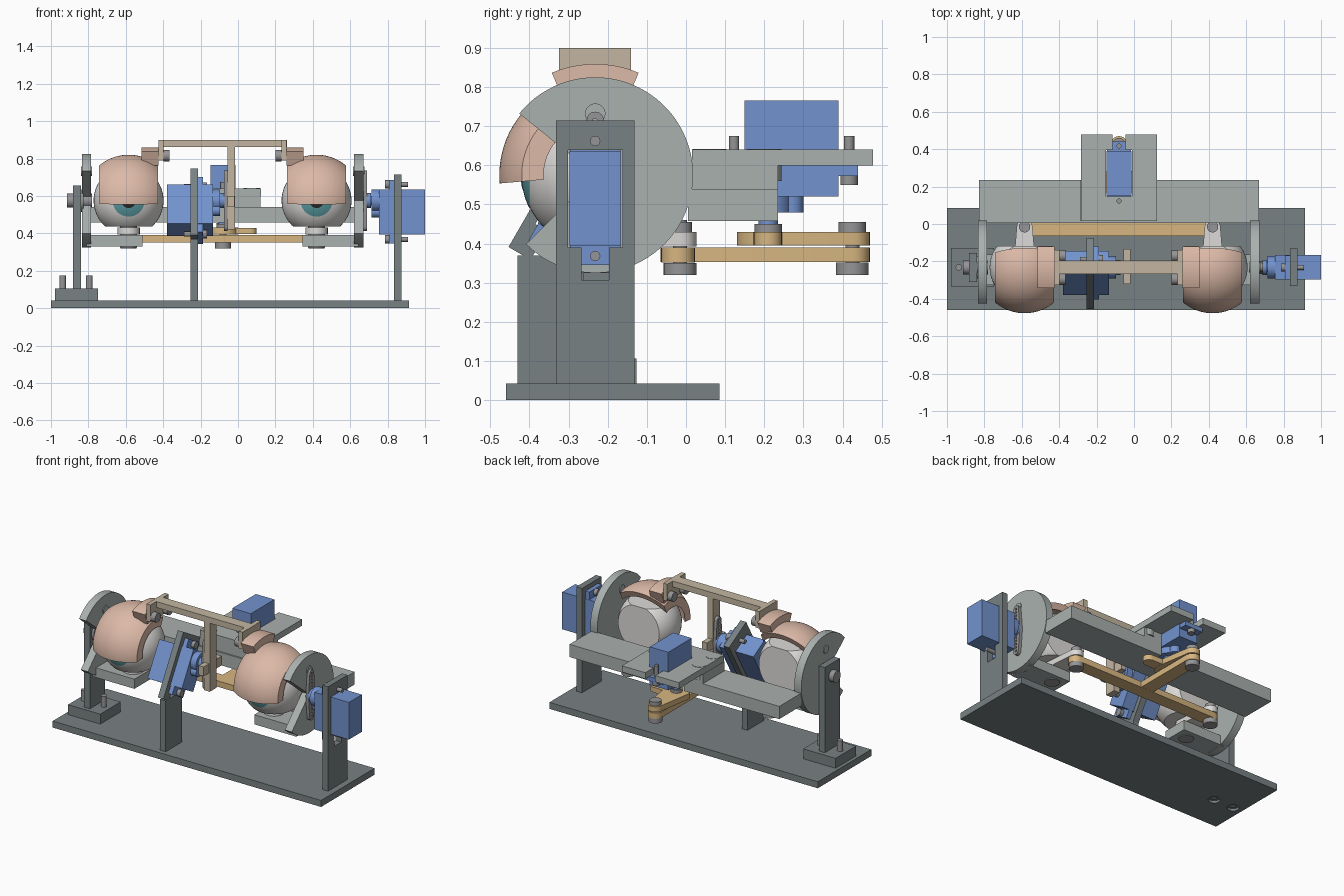
import bpy, bmesh
from math import radians, sin, cos, pi
from mathutils import Matrix, Vector

if "Cube" in bpy.data.objects:
    bpy.data.objects.remove(bpy.data.objects["Cube"])


def mat(name, r, g, b):
    m = bpy.data.materials.new(name)
    m.diffuse_color = (r, g, b, 1)
    m.use_nodes = True
    m.node_tree.nodes["Principled BSDF"].inputs["Base Color"].default_value = m.diffuse_color
    return m


DARK = mat("dark_grey", .19, .22, .225)
GREY = mat("plate_grey", .40, .44, .43)
STEEL = mat("steel", .30, .30, .31)
BLUE = mat("servo_blue", .17, .29, .62)
TAN = mat("link_tan", .68, .47, .22)
BONE = mat("lid_frame", .55, .47, .36)
SKIN = mat("lid_skin", .72, .49, .39)
WHITE = mat("eye_white", .72, .71, .69)
TEAL = mat("iris_teal", .10, .32, .35)
BLACK = mat("pupil_black", .02, .02, .02)
I4 = Matrix.Identity(4)
AY, AZ = -.232, .575           # shared horizontal eye axis
EYES = ((-.585, -1), (.42, 1))


def finish(name, bm, m, M=I4):
    bmesh.ops.remove_doubles(bm, verts=bm.verts, dist=1e-5)
    bmesh.ops.recalc_face_normals(bm, faces=bm.faces)
    bm.transform(M)
    me = bpy.data.meshes.new(name)
    bm.to_mesh(me)
    bm.free()
    me.materials.append(m)
    o = bpy.data.objects.new(name, me)
    bpy.context.collection.objects.link(o)
    return o


def box(name, lo, hi, m, M=I4):
    bm = bmesh.new()
    bmesh.ops.create_cube(bm, size=1)
    for v in bm.verts:
        v.co = Vector(((v.co[i] + .5) * (hi[i] - lo[i]) + lo[i]) for i in range(3))
    return finish(name, bm, m, M)


def cyl(name, c, r, h0, h1, m, M=I4, axis='Z'):
    """Cylinder; c holds the two coordinates across the axis."""
    bm = bmesh.new()
    bmesh.ops.create_cone(bm, cap_ends=True, segments=32, radius1=r, radius2=r, depth=h1 - h0)
    for v in bm.verts:
        a, b, h = v.co.x + c[0], v.co.y + c[1], v.co.z + (h0 + h1) / 2
        v.co = (h, a, b) if axis == 'X' else (a, b, h)
    return finish(name, bm, m, M)


def extrude(name, pts, z0, z1, m, M=I4):
    bm = bmesh.new()
    f = bm.faces.new([bm.verts.new((x, y, z0)) for x, y in pts])
    r = bmesh.ops.extrude_face_region(bm, geom=[f])
    bmesh.ops.translate(bm, verts=[v for v in r['geom'] if isinstance(v, bmesh.types.BMVert)], vec=(0, 0, z1 - z0))
    return finish(name, bm, m, M)


def capsule(name, a, b, ra, rb, z0, z1, m, M=I4):
    a, b = Vector(a), Vector(b)
    t = Vector((1, 0)).angle_signed(b - a, 0) * -1
    pts = [(a.x + ra * cos(t + pi / 2 + i * pi / 12), a.y + ra * sin(t + pi / 2 + i * pi / 12)) for i in range(13)]
    pts += [(b.x + rb * cos(t - pi / 2 + i * pi / 12), b.y + rb * sin(t - pi / 2 + i * pi / 12)) for i in range(13)]
    return extrude(name, pts, z0, z1, m, M)


def sweep(name, prof, a0, a1, m, cx, steps=32):
    """Closed (x, radius) profile swept about the eye axis; angle runs from front over the top."""
    bm = bmesh.new()
    f = bm.faces.new([bm.verts.new((x, -r, 0)) for x, r in prof])
    bmesh.ops.rotate(bm, verts=bm.verts, matrix=Matrix.Rotation(-radians(a0), 3, 'X'))
    bmesh.ops.spin(bm, geom=[f] + f.edges[:] + f.verts[:], cent=(0, 0, 0), axis=(1, 0, 0),
                   angle=-radians(a1 - a0), steps=steps)
    return finish(name, bm, m, Matrix.Translation((cx, AY, AZ)))


def cap(name, r, ang, m, cx):
    bm = bmesh.new()
    n = 40
    vs = [bm.verts.new((r * sin(radians(ang) * i / 8), 0, -r * cos(radians(ang) * i / 8))) for i in range(9)]
    es = [bm.edges.new(p) for p in zip(vs, vs[1:])]
    bmesh.ops.spin(bm, geom=vs + es, cent=(0, 0, 0), axis=(0, 0, 1), angle=2 * pi, steps=n)
    bm.transform(Matrix.Rotation(-pi / 2, 4, 'X'))
    return finish(name, bm, m, Matrix.Translation((cx, AY, AZ)))


def cut(o, *cutters):
    for c in cutters:
        c.hide_render = True
        md = o.modifiers.new("cut", 'BOOLEAN')
        md.object, md.operation, md.solver = c, 'DIFFERENCE', 'EXACT'
    dg = bpy.context.evaluated_depsgraph_get()
    me = bpy.data.meshes.new_from_object(o.evaluated_get(dg))
    o.modifiers.clear()
    o.data = me
    for c in cutters:
        bpy.data.objects.remove(c)


def frame(o, u, w):
    u, w = Vector(u).normalized(), Vector(w)
    v = w.cross(u)
    M = Matrix((u, v, w)).transposed().to_4x4()
    M.translation = o
    return M


def servo(n, M):
    """Servo: x = long side, z = output shaft, origin at shaft on case top."""
    box(n + "_servo_body", (-.18, -.066, -.245), (.06, .066, 0), BLUE, M)
    box(n + "_servo_flange", (-.23, -.064, -.08), (.11, .064, -.053), BLUE, M)
    cyl(n + "_servo_gearbox", (0, 0), .06, 0, .04, BLUE, M)
    cyl(n + "_servo_gear_boss", (-.06, 0), .03, 0, .04, BLUE, M)
    cyl(n + "_servo_shaft", (0, 0), .025, .04, .085, BLUE, M)
    for i, u in enumerate((-.207, .087)):
        cyl(f"{n}_servo_screw_{i}", (u, 0), .013, -.155, -.03, STEEL, M)
        cyl(f"{n}_servo_screw_head_{i}", (u, 0), .022, -.053, -.03, STEEL, M)


def holder(name, lo, hi, M):
    o = box(name, (*lo, -.12), (*hi, -.08), DARK if hi[0] < .2 and 'post' in name else GREY, M)
    cut(o, box("c1", (-.185, -.07, -.2), (.064, .07, 0), DARK, M), box("c2", (-.268, -.035, -.2), (-.17, .035, 0), DARK, M))
    return o


def horn(n, M, z0, z1):
    o = [cyl(n + "_horn_hub", (0, 0), .04, z0 - .02, z0 + .002, BLUE, M)]
    for s in (-1, 1):
        h = capsule(f"{n}_horn_arm_{s}", (0, 0), (s * .14, 0), .035, .022, z0, z1, STEEL, M)
        cut(h, *[cyl("c", (s * (.05 + .022 * i), 0), .007, z0 - .1, z1 + .1, STEEL, M) for i in range(5)])


# base plate with foot screw recesses
base = box("base_plate", (-1, -.46, 0), (.915, .085, .042), DARK)
cut(base, *[cyl("c", (x, AY), .035, -.1, .015, DARK) for x in (-.937, -.795)])

# left foot, post and axle
box("left_foot", (-.978, -.335, .042), (-.748, -.127, .106), DARK)
for x in (-.937, -.795):
    cyl("foot_screw", (x, AY), .017, .01, .175, STEEL)
extrude("left_post", [(-.655, -.31), (-.655, -.155), (-.1, -.155), (-.1, -.31)], -.882, -.84, DARK,
        Matrix(((0, 0, 1, 0), (0, 1, 0, 0), (-1, 0, 0, 0), (0, 0, 0, 1))))
cyl("left_axle", (AY, AZ), .037, -.915, -.78, STEEL, axis='X')
cyl("left_axle_collar", (AY, AZ), .06, -.84, -.825, STEEL, axis='X')

# servos: pitch (right), lid (middle, tilted), yaw (rear)
MR = frame((.755, AY, AZ), (0, 0, 1), (-1, 0, 0))
MM = frame((-.135, AY, AZ), (0, .5, .866), (1, 0, 0))
MB = frame((-.08, .21, .52), (0, -1, 0), (0, 0, -1))
for n, M in (("pitch", MR), ("lid", MM), ("yaw", MB)):
    servo(n, M)
holder("right_post", (-.535, -.1), (.14, .1), MR)
holder("lid_servo_post_head", (-.27, -.1), (.14, .1), MM)
box("lid_servo_post_leg", (-.255, -.43, .04), (-.215, -.262, .37), DARK)
horn("pitch", MR, .065, .085)
horn("lid", frame((-.135, AY, AZ), (0, 0, 1), (1, 0, 0)), .06, .08)

# tilting frame: rear beam, riser and servo plate
box("rear_beam", (-.83, .005, .458), (.667, .235, .54), GREY)
riser = box("plate_riser", (-.285, .015, .54), (.12, .235, .6), GREY)
plate = holder("yaw_plate", (-.268, -.203), (.195, .203), MB)
cut(riser, box("c", (-.15, .1, .5), (-.01, .3, .7), GREY))
cut(bpy.data.objects["rear_beam"], box("c", (-.15, .1, .4), (-.01, .3, .7), GREY))
for x in (-.237, .073):
    for y in (.06, .2):
        cyl("plate_bolt", (x, y), .044, .56, .642, GREY)

# eyes with their brackets, levers and lids
for x, s in EYES:
    n = "left" if s < 0 else "right"
    side = x + s * .225
    sweep(n + "_side_disc", [(-.025, 0), (.025, 0), (.025, .25), (-.025, .25)], 39, 315, GREY, side, 64)
    cyl(n + "_disc_pin", (AY, .732), .026, side - .03, side + .03, GREY, axis='X')
    lo, hi = sorted((side, x - s * .075))
    box(n + "_eye_bracket", (lo, AY - .095, .33), (hi, AY + .07, .392), GREY)
    cyl(n + "_eye_pivot", (x, AY), .045, .325, .45, STEEL)

    bm = bmesh.new()
    bmesh.ops.create_uvsphere(bm, u_segments=48, v_segments=32, radius=.187)
    for co, no in (((0, 0, -.138), (0, 0, -1)), ((0, 0, .138), (0, 0, 1)), ((0, .115, 0), (0, 1, 0))):
        bmesh.ops.bisect_plane(bm, geom=bm.verts[:] + bm.edges[:] + bm.faces[:], plane_co=co, plane_no=no, clear_outer=True)
        bmesh.ops.holes_fill(bm, edges=[e for e in bm.edges if e.is_boundary])
    finish(n + "_eyeball", bm, WHITE, Matrix.Translation((x, AY, AZ)))
    cap(n + "_iris", .1885, 27, TEAL, x)
    cap(n + "_pupil", .190, 12, BLACK, x)
    capsule(n + "_yaw_lever", (x, AY), (x, -.015), .06, .042, .393, .43, WHITE)
    cyl(n + "_link_pin", (x, -.015), .018, .33, .46, STEEL)
    cyl(n + "_link_pin_head", (x, -.015), .042, .32, .35, STEEL)
    cyl(n + "_link_pin_nut", (x, -.015), .03, .43, .455, STEEL)

    arc = lambda r, a: [(r * sin(radians(a * i / 10)), r * cos(radians(a * i / 10))) for i in range(-10, 11)]
    sweep(n + "_eyelid", arc(.245, 40) + arc(.205, 50)[::-1], -5, 115, SKIN, x, 40)
    t0, t1 = sorted((x - s * .07, x - s * .16))
    sweep(n + "_lid_tab", [(t0 - x, .205), (t1 - x, .205), (t1 - x, .284), (t0 - x, .284)], 67, 113, SKIN, x, 12)
    e0, e1 = sorted((x - s * .16, x - s * .188))
    box(n + "_lid_frame_end", (e0, -.325, .79), (e1, -.14, .9), BONE)
    p0, p1 = sorted((x - s * .188, x - s * .22))
    for y in (-.295, -.17):
        cyl(n + "_lid_screw", (y, .815), .03, p0, p1, STEEL, axis='X')

# lid frame: crossbar and driven arm
box("lid_crossbar", (-.425, -.266, .862), (.262, -.196, .9), BONE)
box("lid_drive_arm", (-.055, -.266, .42), (-.015, -.196, .87), BONE)
box("lid_drive_cradle", (-.055, -.322, .54), (-.02, -.135, .6), BONE)

# yaw linkage: T-shaped link and crank
capsule("link_bar", (-.585, -.02), (.42, -.02), .043, .043, .352, .39, TAN)
capsule("link_stem", (-.08, -.02), (-.08, .425), .045, .045, .3525, .3895, TAN)
capsule("crank_arm", (-.08, .21), (-.08, .425), .08, .045, .395, .43, TAN)
capsule("crank_side_arm", (-.105, .21), (.065, .21), .04, .035, .3955, .4295, TAN)
cyl("crank_hub", (-.08, .21), .035, .43, .45, STEEL)
cyl("crank_pin", (-.08, .425), .018, .33, .455, STEEL)
cyl("crank_pin_head", (-.08, .425), .042, .32, .352, STEEL)
cyl("crank_pin_nut", (-.08, .425), .035, .43, .455, STEEL)

bpy.ops.object.select_all(action='SELECT')
bpy.context.view_layer.objects.active = base
bpy.ops.object.shade_smooth_by_angle(angle=radians(30))
